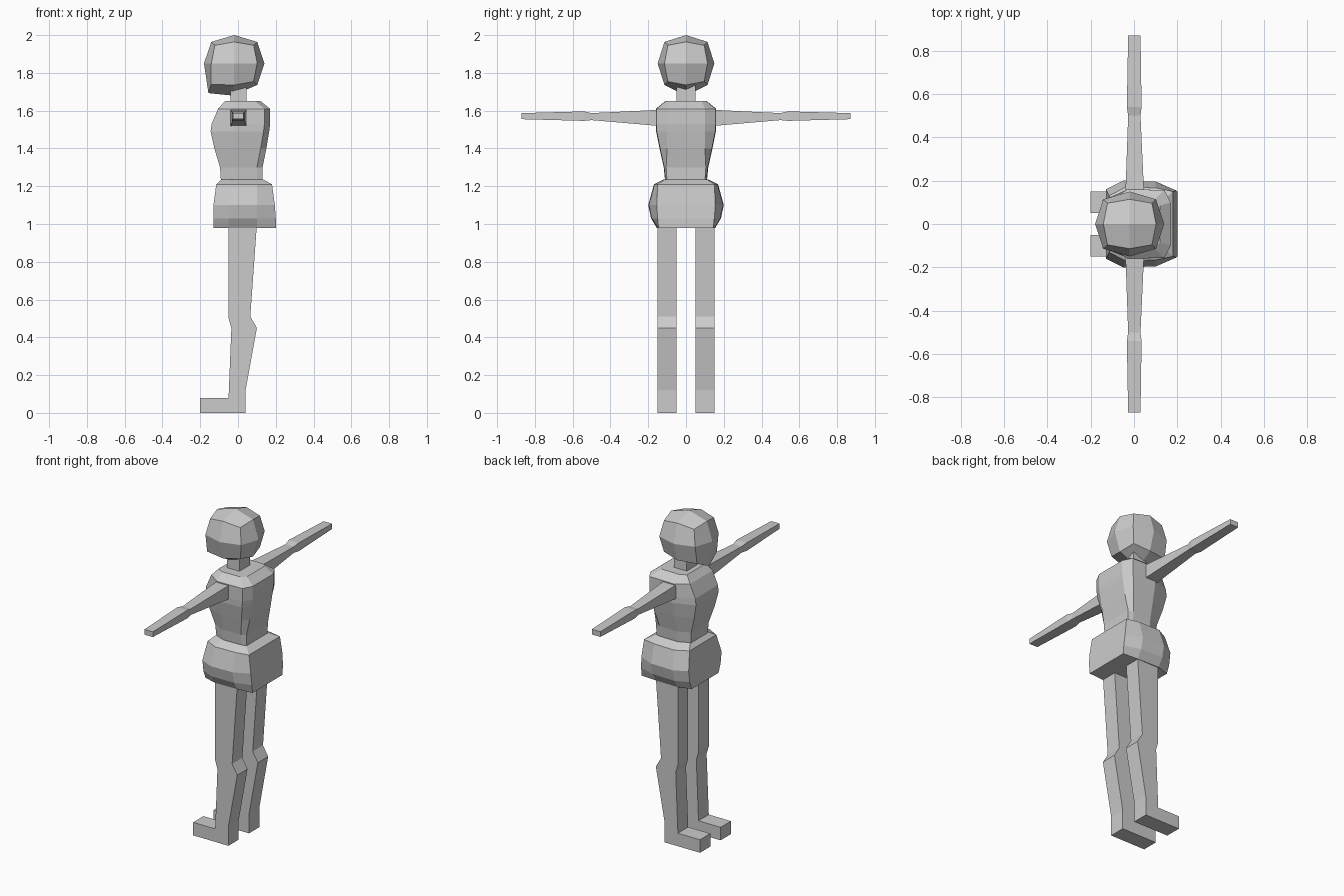
import bpy, bmesh
from mathutils import Vector

if "Cube" in bpy.data.objects:
    bpy.data.objects.remove(bpy.data.objects["Cube"])


def finish(bm, name):
    bmesh.ops.recalc_face_normals(bm, faces=bm.faces)
    me = bpy.data.meshes.new(name)
    bm.to_mesh(me)
    bm.free()
    ob = bpy.data.objects.new(name, me)
    bpy.context.collection.objects.link(ob)
    return ob


def loft(name, rings):
    """Skin a list of equal-length closed rings and cap both ends."""
    bm = bmesh.new()
    loops = [[bm.verts.new(p) for p in r] for r in rings]
    n = len(loops[0])
    for a, b in zip(loops, loops[1:]):
        for i in range(n):
            j = (i + 1) % n
            bm.faces.new((a[i], a[j], b[j], b[i]))
    bm.faces.new(loops[0])
    bm.faces.new(loops[-1])
    return finish(bm, name)


def mirror_y(ob):
    m = ob.modifiers.new("Mirror", 'MIRROR')
    m.use_axis = (False, True, False)


def body_ring(z, front, back, half, front_half, back_half, side_front, side_back):
    """Eight-sided body section, symmetric in y."""
    right = [(front, front_half), (side_front, half), (side_back, half * 0.98), (back, back_half)]
    return [(x, y, z) for x, y in right] + [(x, -y, z) for x, y in reversed(right)]


# Torso: waist to shoulders
loft("torso", [body_ring(*r) for r in [
    (1.22, -0.09, 0.13, 0.11, 0.08, 0.10, -0.02, 0.10),
    (1.30, -0.095, 0.13, 0.118, 0.085, 0.105, -0.02, 0.10),
    (1.40, -0.125, 0.15, 0.14, 0.10, 0.10, -0.02, 0.12),
    (1.49, -0.145, 0.165, 0.158, 0.11, 0.10, -0.02, 0.135),
    (1.53, -0.14, 0.17, 0.16, 0.11, 0.10, -0.02, 0.14),
    (1.61, -0.105, 0.17, 0.16, 0.11, 0.10, -0.03, 0.14),
    (1.65, -0.07, 0.12, 0.11, 0.09, 0.085, -0.03, 0.09)]])

# Hips
loft("hips", [body_ring(*r) for r in [
    (0.98, -0.13, 0.20, 0.155, 0.13, 0.145, -0.05, 0.10),
    (1.03, -0.13, 0.20, 0.185, 0.15, 0.15, -0.05, 0.10),
    (1.10, -0.13, 0.195, 0.20, 0.16, 0.155, -0.05, 0.10),
    (1.21, -0.115, 0.18, 0.17, 0.13, 0.15, -0.04, 0.10),
    (1.235, -0.09, 0.135, 0.12, 0.09, 0.11, -0.03, 0.09)]])

# Leg with foot: side profile extruded across
profile = [(-0.05, 1.0), (-0.05, 0.50), (-0.035, 0.45), (-0.05, 0.08), (-0.20, 0.08),
           (-0.20, 0), (0.04, 0), (0.04, 0.12), (0.10, 0.45), (0.065, 0.51), (0.10, 1.0)]
mirror_y(loft("legs", [[(x, y, z) for x, z in profile] for y in (0.05, 0.15)]))

# Arms: tapering square sections with a small elbow
arm = [(0.13, -0.04, 0.047, 1.518, 1.605), (0.50, -0.027, 0.03, 1.55, 1.587),
       (0.54, -0.033, 0.035, 1.546, 1.596), (0.87, -0.027, 0.03, 1.555, 1.587)]
mirror_y(loft("arms", [[(a, y, c), (b, y, c), (b, y, d), (a, y, d)] for y, a, b, c, d in arm]))

# Neck
loft("neck", [[(-0.04, -0.05, z), (0.045, -0.05, z), (0.045, 0.05, z), (-0.04, 0.05, z)]
              for z in (1.63, 1.76)])

# Head: subdivided cube rounded to a ball, with the jaw pulled forward and down
bm = bmesh.new()
bmesh.ops.create_cube(bm, size=2)
bmesh.ops.subdivide_edges(bm, edges=bm.edges[:], cuts=1, use_grid_fill=True)
reach = {1: 1.0, 2: 0.76, 3: 0.64}
for v in bm.verts:
    c = Vector([round(k) for k in v.co])
    s = reach[int(sum(abs(k) for k in c))]
    v.co = Vector((-0.02 + c.x * s * 0.16, c.y * s * 0.15, 1.85 + c.z * s * 0.15))
    if c.z < 0 and c.x < 0:
        v.co += Vector((-0.02, 0, -0.015)) if c.y else Vector((-0.015, 0, -0.043))
    elif c.z < 0 and c.x == 0 and c.y == 0:
        v.co += Vector((-0.01, 0, -0.02))
finish(bm, "head")
